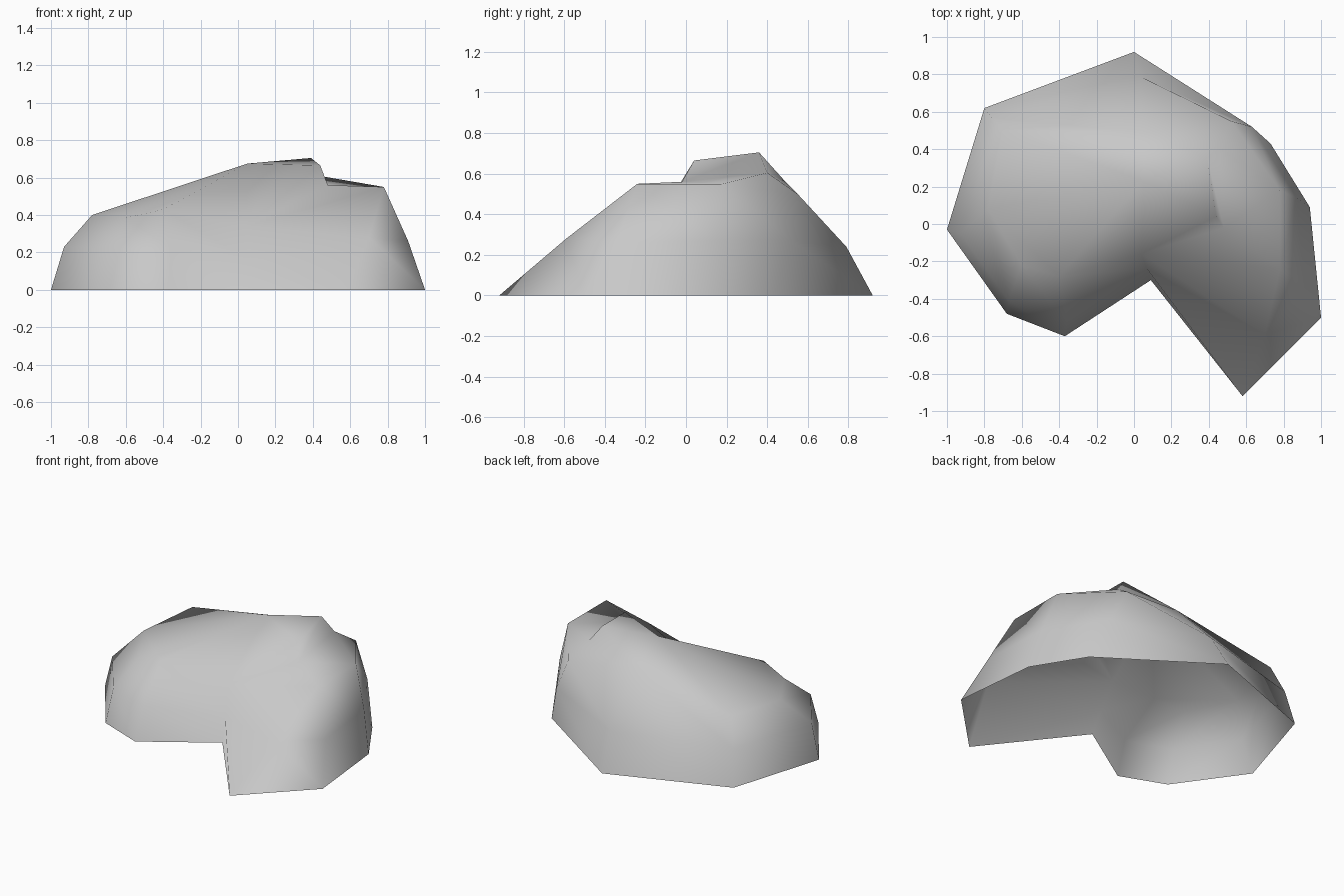
import bpy, bmesh

if "Cube" in bpy.data.objects:
    bpy.data.objects.remove(bpy.data.objects["Cube"])

# Columns around the shell: foot, waist and shoulder point of each
tip = (.78, -.24, .55)
columns = [
    ((1, -.5, 0), (.91, -.34, .26), tip),
    ((.58, -.92, 0), (.70, -.59, .28), tip),
    ((.09, -.3, 0), (.07, -.24, .15), (.04, -.16, .34)),
    ((-.37, -.6, 0), (-.36, -.52, .22), (-.4, -.28, .43)),
    ((-.68, -.48, 0), (-.67, -.41, .22), (-.6, -.22, .385)),
    ((-1, -.03, 0), (-.93, -.05, .23), (-.78, .08, .40)),
    ((-.8, .62, 0), (-.76, .57, .24), (-.7, .5, .425)),
    ((0, .92, 0), (.03, .79, .24), (.05, .49, .56)),
    ((.73, .43, 0), (.63, .52, .27), (.52, .55, .5)),
    ((.94, .09, 0), (.87, .14, .27), (.78, .18, .55)),
]
# Crown points: summit and the small step down to the lower tier
crown = {"summit": (.05, .23, .675), "ledge_back": (.39, .36, .705),
         "ledge_front": (.44, .04, .665), "step_front": (.48, -.02, .56),
         "step_back": (.46, .40, .605)}
# Crown faces, numbers refer to shoulder points
crown_faces = [
    (1, "step_front", 2), (2, "step_front", "ledge_front"),
    (2, "ledge_front", "summit"), (2, "summit", 3), (3, "summit", 5),
    (3, 5, 4), (5, "summit", 6), (6, "summit", 7),
    (7, "summit", "ledge_back"), ("summit", "ledge_front", "ledge_back"),
    ("ledge_back", "ledge_front", "step_front", "step_back"),
    (7, "ledge_back", "step_back", 8), (8, "step_back", 9),
    (9, "step_back", "step_front", 0),
]

bm = bmesh.new()
cols = [[bm.verts.new(p) for p in c] for c in columns]
top = {k: bm.verts.new(p) for k, p in crown.items()}
top.update({i: c[2] for i, c in enumerate(cols)})

# Walls, open underneath
for a, b in zip(cols, cols[1:] + cols[:1]):
    for k in range(2):
        bm.faces.new((a[k], b[k], b[k + 1], a[k + 1]))
for f in crown_faces:
    bm.faces.new([top[k] for k in f])

bmesh.ops.remove_doubles(bm, verts=bm.verts, dist=0.001)
bmesh.ops.recalc_face_normals(bm, faces=bm.faces)
bm.normal_update()
if sum(f.normal.z * f.calc_area() for f in bm.faces) < 0:
    bmesh.ops.reverse_faces(bm, faces=bm.faces)
for f in bm.faces:
    f.smooth = True

mesh = bpy.data.meshes.new("rock_shell")
bm.to_mesh(mesh)
bm.free()
rock = bpy.data.objects.new("rock_shell", mesh)
bpy.context.collection.objects.link(rock)

grey = bpy.data.materials.new("stone_grey")
grey.diffuse_color = (.58, .58, .58, 1)
grey.use_nodes = True
grey.node_tree.nodes["Principled BSDF"].inputs["Base Color"].default_value = grey.diffuse_color
mesh.materials.append(grey)
